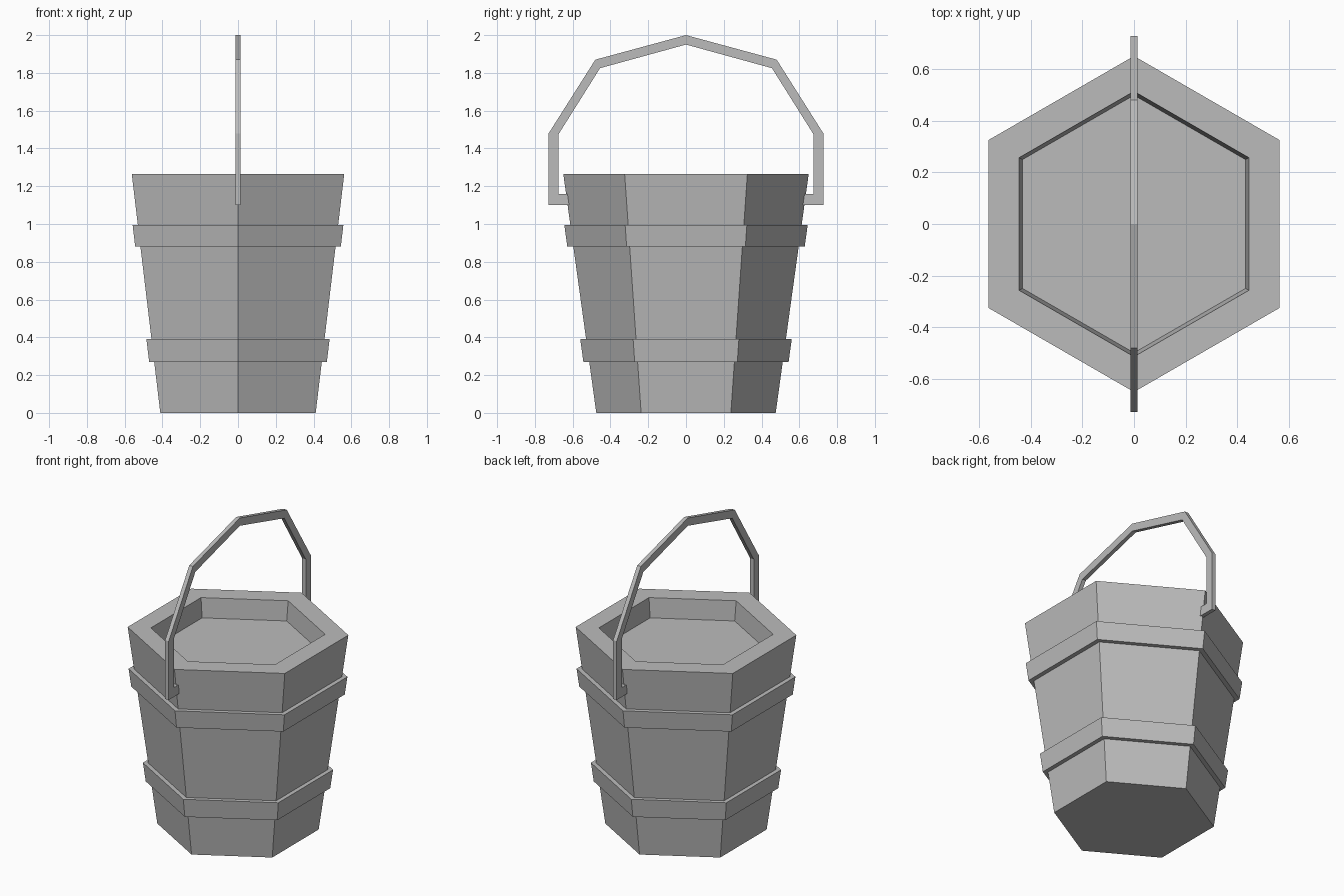
import bpy, bmesh
from math import sin, cos, pi

cube = bpy.data.objects.get("Cube")
if cube:
    bpy.data.objects.remove(cube, do_unlink=True)

SIDES = 6
grey = bpy.data.materials.new("plain_grey")
grey.use_nodes = True
colour = (0.5, 0.5, 0.5, 1)
grey.diffuse_color = colour
grey.node_tree.nodes["Principled BSDF"].inputs["Base Color"].default_value = colour


def finish(name, bm):
    bmesh.ops.recalc_face_normals(bm, faces=bm.faces)
    mesh = bpy.data.meshes.new(name)
    bm.to_mesh(mesh)
    bm.free()
    mesh.materials.append(grey)
    obj = bpy.data.objects.new(name, mesh)
    bpy.context.collection.objects.link(obj)
    return obj


def lathe(name, profile, closed):
    """Six-sided solid from (radius, z) rings, corners on +y and -y."""
    bm = bmesh.new()
    rings = []
    for r, z in profile:
        angles = [2 * pi * i / SIDES for i in range(SIDES)]
        rings.append([bm.verts.new((r * sin(a), r * cos(a), z)) for a in angles])
    pairs = list(zip(rings, rings[1:]))
    if closed:
        pairs.append((rings[-1], rings[0]))
    else:
        bm.faces.new(rings[0])
        bm.faces.new(rings[-1])
    for a, b in pairs:
        for i in range(SIDES):
            j = (i + 1) % SIDES
            bm.faces.new((a[i], a[j], b[j], b[i]))
    return finish(name, bm)


def wall(z):
    """Outer radius of the tapered bucket at height z."""
    return 0.475 + 0.138 * z


# Tapered bucket with a shallow recess in its top
TOP = 1.265
lathe("bucket", [(wall(0), 0), (wall(TOP), TOP), (0.513, TOP), (0.498, TOP - 0.125)], False)

# Two hoops that follow the taper
for name, low, high, out in (("lower_hoop", 0.27, 0.39, 0.031), ("upper_hoop", 0.88, 0.995, 0.032)):
    lathe(name, [(wall(low) - 0.02, low), (wall(low) + out, low),
                 (wall(high) + out, high), (wall(high) - 0.02, high)], True)

# Bent handle: half outline in (y, z) with a hook entering the wall, mirrored
outer = [(0.6, 1.1), (0.727, 1.1), (0.727, 1.48), (0.48, 1.87), (0, 2)]
inner = [(0.6, 1.16), (0.675, 1.16), (0.675, 1.475), (0.455, 1.825), (0, 1.95)]
HALF = 0.013
bm = bmesh.new()
for side in (1, -1):
    rows = [[bm.verts.new((x, side * y, z)) for x, (y, z) in
             ((-HALF, o), (HALF, o), (HALF, i), (-HALF, i))] for o, i in zip(outer, inner)]
    bm.faces.new(rows[0])
    for a, b in zip(rows, rows[1:]):
        for k in range(4):
            n = (k + 1) % 4
            bm.faces.new((a[k], a[n], b[n], b[k]))
bmesh.ops.remove_doubles(bm, verts=bm.verts, dist=0.0001)
finish("handle", bm)
